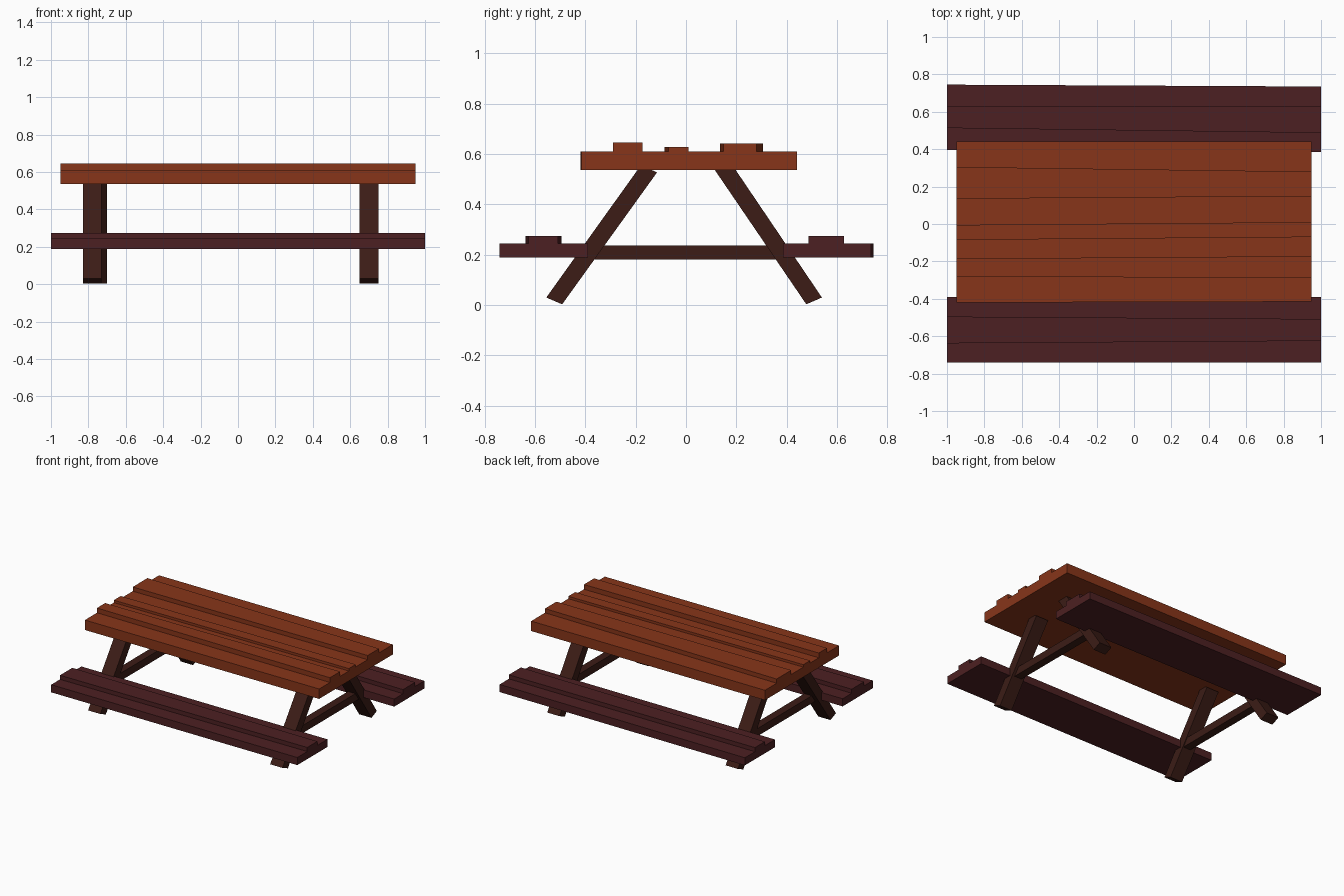
import bpy

if "Cube" in bpy.data.objects:
    bpy.data.objects.remove(bpy.data.objects["Cube"])


def material(name, color):
    m = bpy.data.materials.new(name)
    m.diffuse_color = (*color, 1)
    m.use_nodes = True
    m.node_tree.nodes["Principled BSDF"].inputs["Base Color"].default_value = m.diffuse_color
    return m


def prism(name, x0, x1, left, right, mat):
    """Solid between a (y, z) outline at x0 and a matching one at x1."""
    n = len(left)
    verts = [(x0, y, z) for y, z in left] + [(x1, y, z) for y, z in right]
    faces = [tuple(range(n))[::-1], tuple(range(n, 2 * n))]
    faces += [(i, (i + 1) % n, n + (i + 1) % n, n + i) for i in range(n)]
    me = bpy.data.meshes.new(name)
    me.from_pydata(verts, [], faces)
    me.materials.append(mat)
    ob = bpy.data.objects.new(name, me)
    bpy.context.collection.objects.link(ob)
    return ob


def plank_outline(y0, y1, bottom, top, ridges):
    """Slab outline with raised planks given as (y start, y end, height)."""
    pts = [(y0, bottom), (y1, bottom), (y1, top)]
    for a, b, h in reversed(ridges):
        pts += [(b, top), (b, h), (a, h), (a, top)]
    return pts + [(y0, top)]


top_wood = material("top_wood", (0.243, 0.036, 0.010))
bench_wood = material("bench_wood", (0.073, 0.0144, 0.016))
leg_wood = material("leg_wood", (0.045, 0.0116, 0.008))

# Table top with three slightly skewed raised planks
prism("table_top", -0.95, 0.95,
      plank_outline(-0.42, 0.44, 0.537, 0.61,
                    [(-0.28, -0.185, 0.645), (-0.085, -0.005, 0.628), (0.135, 0.305, 0.641)]),
      plank_outline(-0.415, 0.44, 0.537, 0.61,
                    [(-0.29, -0.172, 0.645), (-0.07, 0.01, 0.628), (0.148, 0.28, 0.641)]),
      top_wood)

# Benches
prism("front_bench", -1, 1,
      plank_outline(-0.74, -0.39, 0.188, 0.244, [(-0.638, -0.495, 0.274)]),
      plank_outline(-0.74, -0.39, 0.188, 0.244, [(-0.625, -0.508, 0.274)]),
      bench_wood)
prism("back_bench", -1, 1,
      plank_outline(0.395, 0.745, 0.188, 0.244, [(0.513, 0.628, 0.274)]),
      plank_outline(0.385, 0.735, 0.188, 0.244, [(0.487, 0.628, 0.274)]),
      bench_wood)

# Splayed legs and cross bars at both ends
front_leg = [(-0.555, 0.03), (-0.492, 0.003), (-0.115, 0.527), (-0.145, 0.54), (-0.19, 0.54)]
back_leg = [(0.478, 0.003), (0.54, 0.03), (0.195, 0.54), (0.112, 0.54)]
bar = [(-0.40, 0.18), (0.40, 0.18), (0.40, 0.236), (-0.40, 0.236)]
for side, xf, xb in (("left", -0.78, -0.75), ("right", 0.70, 0.70)):
    prism(f"{side}_front_leg", xf - 0.05, xf + 0.05, front_leg, front_leg, leg_wood)
    prism(f"{side}_back_leg", xb - 0.05, xb + 0.05, back_leg, back_leg, leg_wood)
    xm = (xf + xb) / 2
    prism(f"{side}_cross_bar", xm - 0.03, xm + 0.03, bar, bar, leg_wood)
